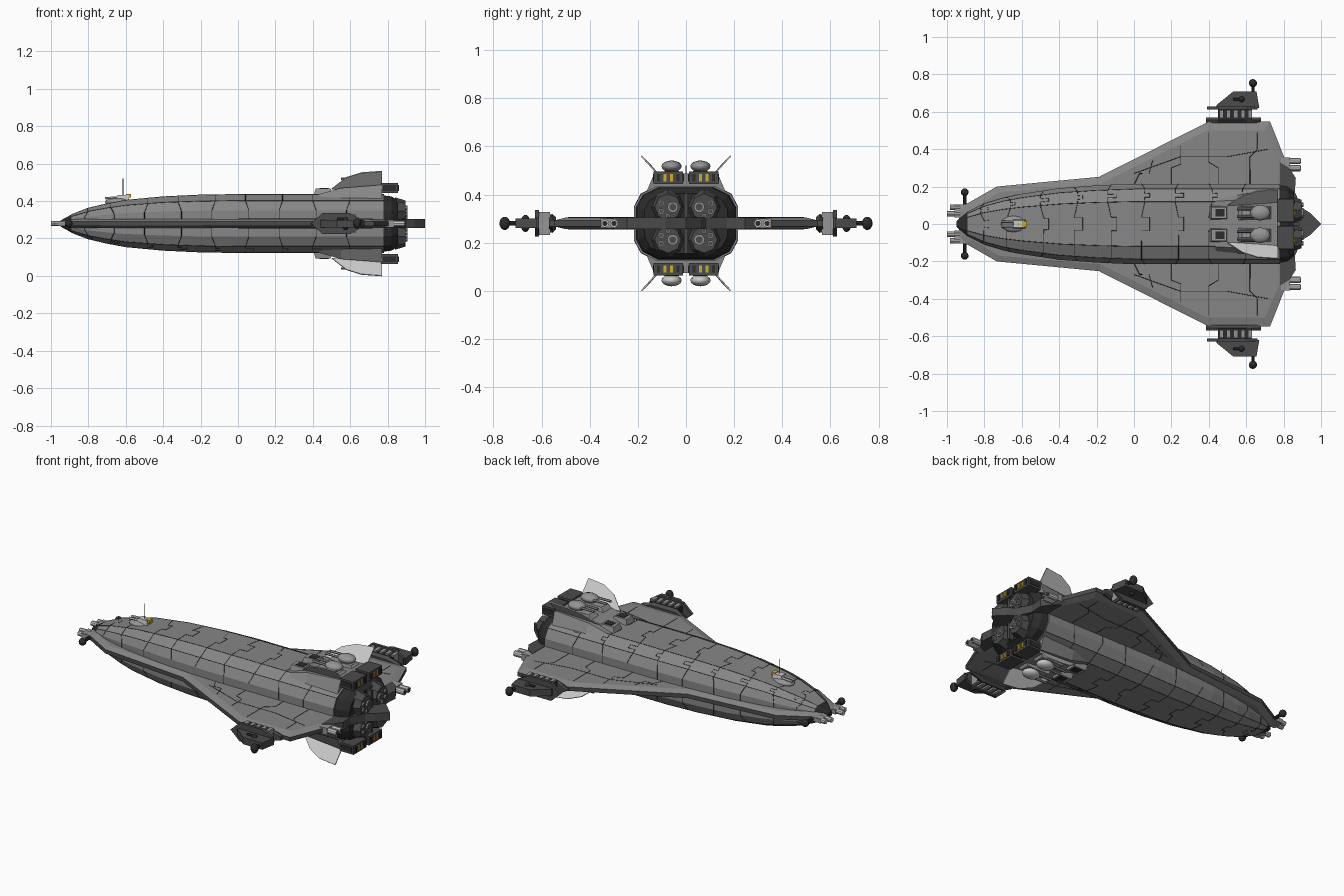
import bpy, bmesh, math
from mathutils import Vector

if "Cube" in bpy.data.objects:
    bpy.data.objects.remove(bpy.data.objects["Cube"])

C = 0.28  # height of the centre plane


def material(name, r, g, b):
    m = bpy.data.materials.new(name)
    m.use_nodes = True
    m.diffuse_color = (r, g, b, 1)
    m.node_tree.nodes["Principled BSDF"].inputs["Base Color"].default_value = (r, g, b, 1)
    return m


HULL = material("hull grey", .24, .24, .24)
MID = material("machinery grey", .30, .30, .30)
DARK = material("dark grey", .07, .07, .07)
BLACK = material("near black", .025, .025, .025)
LIGHT = material("light grey", .58, .58, .58)
YELLOW = material("amber light", .65, .42, .03)


def finish(name, bm, *mats):
    bmesh.ops.recalc_face_normals(bm, faces=bm.faces[:])
    me = bpy.data.meshes.new(name)
    bm.to_mesh(me)
    bm.free()
    for m in mats:
        me.materials.append(m)
    ob = bpy.data.objects.new(name, me)
    bpy.context.collection.objects.link(ob)
    return ob


def loft(name, rings, *mats, rule=None):
    """Skin a list of equal point rings and cap both ends."""
    bm = bmesh.new()
    vs = [[bm.verts.new(p) for p in r] for r in rings]
    n = len(vs[0])
    for a, b in zip(vs, vs[1:]):
        for i in range(n):
            j = (i + 1) % n
            bm.faces.new((a[i], a[j], b[j], b[i]))
    bm.faces.new(vs[0])
    bm.faces.new(vs[-1])
    if rule:
        for f in bm.faces:
            f.material_index = rule(f.calc_center_median())
    return finish(name, bm, *mats)


def box(name, c, size, mat, taper=1.0):
    """Box with its outer (away from centre plane) face optionally narrowed."""
    x, y, z = c
    a, b, h = (s / 2 for s in size)
    out = 1 if z >= C else -1
    ring = lambda k, d: [(x + a * k * i, y + b * k * j, z + d) for i, j in ((-1, -1), (1, -1), (1, 1), (-1, 1))]
    return loft(name, [ring(1, -h * out), ring(taper, h * out)], mat)


def tube(name, p, q, r, mat, sides=10, r2=None):
    p, q = Vector(p), Vector(q)
    rot = (q - p).to_track_quat('Z', 'Y')
    ring = lambda o, rad: [o + rot @ Vector((rad * math.cos(2 * math.pi * i / sides),
                                             rad * math.sin(2 * math.pi * i / sides), 0)) for i in range(sides)]
    return loft(name, [ring(p, r), ring(q, r if r2 is None else r2)], mat)


def ball(name, p, r, mat, scale=(1, 1, 1)):
    bm = bmesh.new()
    bmesh.ops.create_uvsphere(bm, u_segments=12, v_segments=8, radius=r)
    for v in bm.verts:
        v.co = Vector(p) + Vector([a * b for a, b in zip(v.co, scale)])
    for f in bm.faces:
        f.smooth = True
    return finish(name, bm, mat)


def seam(name, paths, r=.0016):
    cu = bpy.data.curves.new(name, 'CURVE')
    cu.dimensions, cu.bevel_depth, cu.bevel_resolution = '3D', r, 0
    for pts in paths:
        sp = cu.splines.new('POLY')
        sp.points.add(len(pts) - 1)
        for p, co in zip(sp.points, pts):
            p.co = (*co, 1)
    cu.materials.append(BLACK)
    bpy.context.collection.objects.link(bpy.data.objects.new(name, cu))


# Main hull: twelve-sided section swept along the length
QUARTER = [(.12, .156), (.187, .122), (.215, .07)]
SECTION = (QUARTER + [(y, -z) for y, z in QUARTER[::-1]]
           + [(-y, -z) for y, z in QUARTER] + [(-y, z) for y, z in QUARTER[::-1]])
STATIONS = [(-.95, .07, .1), (-.89, .30, .31), (-.8, .51, .53), (-.7, .65, .68), (-.6, .75, .8),
            (-.4, .89, .92), (-.2, .96, .98), (0, 1, 1), (.78, 1, 1)]


def hull_ring(x, grow=1.0):
    for (x0, a0, b0), (x1, a1, b1) in zip(STATIONS, STATIONS[1:]):
        if x0 <= x <= x1:
            t = (x - x0) / (x1 - x0)
            sy, sz = a0 + (a1 - a0) * t, b0 + (b1 - b0) * t
            return [(x, y * sy * grow, C + z * sz * grow) for y, z in SECTION]


loft("hull", [hull_ring(s[0]) for s in STATIONS], HULL, BLACK, rule=lambda c: int(c.x < -.9))

# Stepped panel seams around and along the hull
paths = []
for k, x in enumerate((-.82, -.68, -.5, -.32, -.14, .04, .22, .4, .58)):
    loop = []
    for i in range(13):
        step = .018 if (i // 2 + k) % 2 else 0
        loop += [hull_ring(x + step)[i % 12]]
        if i % 6 in (0, 5) and i < 12:
            a, b = Vector(hull_ring(x + step)[i]), Vector(hull_ring(x + step)[(i + 1) % 12])
            c, d = Vector(hull_ring(x + .045)[i]), Vector(hull_ring(x + .045)[(i + 1) % 12])
            loop += [a.lerp(b, .35), c.lerp(d, .35), c.lerp(d, .65), a.lerp(b, .65)]
    paths.append(loop)
xs = [s[0] for s in STATIONS[1:]]
for i in (0, 1, 4, 5, 6, 7, 10, 11):
    paths.append([hull_ring(x)[i] for x in xs])
seam("hull_seams", paths)

# Delta wings with bevelled rims
OUTER = [(-.94, .0), (-.93, .07), (-.9, .105), (-.733, .2), (-.187, .252), (.4, .548), (.727, .548), (.81, .34), (.8, 0)]
INNER = [(-.9, .0), (-.89, .05), (-.86, .085), (-.72, .17), (-.18, .215), (.39, .5), (.70, .5), (.775, .33), (.77, 0)]
for s, side in ((1, "left"), (-1, "right")):
    ring = lambda pts, z: [(x, y * s, C + z) for x, y in pts]
    loft(side + "_wing", [ring(INNER, -.024), ring(OUTER, -.012), ring(OUTER, .012), ring(INNER, .024)],
         HULL, DARK, rule=lambda c: int(abs(c.z - C) < .006))
    seam(side + "_wing_seams", [[(x, y * s, C + z) for x, y in line] for z in (.024, -.024) for line in (
        [(0, .21), (.03, .27), (.08, .27), (.1, .34)], [(.2, .21), (.2, .3), (.25, .32), (.25, .42)],
        [(.45, .21), (.45, .3), (.4, .33), (.4, .49)], [(.62, .21), (.62, .36), (.66, .4), (.66, .49)],
        [(.0, .27), (.25, .36), (.5, .36), (.72, .4)])])

    # Wing tip pod: ribbed mount, thin outer body, sensor boom
    loft(side + "_pod_root", [[(x, y * s, C + z * h) for x, z in ((.385, 0), (.45, 1), (.6, 1), (.68, .35),
         (.68, -.35), (.6, -1), (.45, -1))] for y, h in ((.54, .025), (.556, .04), (.57, .03))], DARK)
    box(side + "_pod_core", (.54, .59 * s, C), (.18, .07, .075), BLACK)
    for i in range(5):
        box(side + "_pod_rib", (.468 + i * .038, .588 * s, C), (.022, .045, .096), MID)
    loft(side + "_pod_plate", [[(x, y * s, C + z * .055) for x, z in ((.39, 0), (.45, 1), (.6, 1), (.66, .4),
         (.66, -.4), (.6, -1), (.45, -1))] for y in (.611, .628)], DARK)
    loft(side + "_pod_body", [[(x, y * s, C + z) for x, y in ((.44, .62), (.44, .635), (.53, .708), (.655, .708), (.67, .62))]
         for z in (-.02, .02)], DARK)
    ball(side + "_pod_sensor", (.575, .667 * s, C), .02, BLACK, (1, 1, 1.8))
    tube(side + "_pod_sensor_arm", (.53, .667 * s, C + .025), (.575, .667 * s, C + .025), .007, BLACK, 6)
    tube(side + "_boom", (.636, .7 * s, C), (.636, .745 * s, C), .009, BLACK, 8)
    ball(side + "_boom_ball", (.636, .753 * s, C), .022, BLACK, (1, 1, 1.25))

    # Manoeuvring thrusters at wing root and nose
    box(side + "_thruster_mount", (.81, .318 * s, C), (.05, .075, .04), MID)
    for y in (.299, .337):
        tube(side + "_rear_thruster", (.79, y * s, C), (.89, y * s, C), .017, LIGHT)
        tube(side + "_rear_thruster_mouth", (.889, y * s, C), (.892, y * s, C), .011, BLACK)
    box(side + "_nose_mount", (-.93, .07 * s, C), (.06, .07, .025), MID)
    for y in (.055, .09):
        tube(side + "_nose_thruster", (-.93, y * s, C), (-1 if y < .06 else -.985, y * s, C), .015, LIGHT)
    tube(side + "_nose_boom", (-.905, .09 * s, C), (-.905, .16 * s, C), .01, BLACK, 8)
    ball(side + "_nose_ball", (-.905, .17 * s, C), .021, BLACK)

# Stern block, tail spike and engine clusters
loft("stern", [[(x, y * k, C + z * k) for y, z in SECTION] for x, k in ((.77, .97), (.82, .93), (.855, .8))], BLACK)
TAIL = [(.78, .33), (.83, .3), (.865, .246), (.86, .17), (.9, .085), (.94, .06), (1, 0)]
loft("tail_spike", [[(x, y, C + z) for x, y in TAIL + [(x, -y) for x, y in TAIL[-2::-1]]]
                    for z in (-.024, .024)], DARK)
box("stern_keel", (.86, 0, C), (.05, .016, .25), DARK)
for s in (1, -1):
    for u in (1, -1):
        y, z = .075 * s, C + .068 * u
        tube("engine_block", (.84, y, z), (.895, y, z), .072, DARK, 8, .055)
        for dy, dz, r in ((-.02, .0, .023), (.028, .016, .013), (.028, -.018, .013), (.0, -.037, .011)):
            q = (y + dy * s, z + dz * u)
            tube("engine_nozzle", (.885, *q), (.905, *q), r, MID, 10)
            tube("nozzle_mouth", (.904, *q), (.907, *q), r * .65, DARK, 10)

# Dorsal and ventral engine housings, mirrored top to bottom
for u, pos in ((1, "upper"), (-1, "lower")):
    loft(pos + "_housing", [[(x, y * w, C + u * z) for y, z in ((-1, .13), (-.8, h), (.8, h), (1, .13))]
         for x, w, h in ((.41, .15, .15), (.55, .16, .19), (.77, .165, .207))], HULL)
    for s in (1, -1):
        y = .06 * s
        box(pos + "_intake", (.455, y, C + u * .17), (.10, .075, .035), MID, .8)
        box(pos + "_intake_mouth", (.46, y, C + u * .188), (.05, .04, .004), BLACK)
        box(pos + "_turret_base", (.65, y, C + u * .205), (.18, .075, .025), MID, .8)
        ball(pos + "_turret", (.675, y, C + u * .237), .042, LIGHT if u < 0 else MID, (1.3, 1, .58))
        for d in (-.02, .02):
            tube(pos + "_barrel", (.55, y + d, C + u * .24), (.66, y + d, C + u * .24), .007, MID, 6)
        # Rear exhaust box with amber slots
        yb = .073 * s
        box(pos + "_exhaust", (.81, yb, C + u * .19), (.09, .122, .052), DARK)
        box(pos + "_exhaust_lip", (.81, yb, C + u * .19), (.07, .128, .03), BLACK)
        for i in range(4):
            box(pos + "_exhaust_slot", (.857, yb + (i - 1.5) * .027 * s, C + u * .19), (.006, .013, .03),
                YELLOW if i in (1, 2) else BLACK)
        # Canted fin
        fin = [(.5, .1, .185), (.58, .152, .247), (.66, .178, .272), (.77, .185, .28), (.77, .1, .185)]
        loft(pos + "_fin", [[(x, (yy + d) * s, C + u * (z - d)) for x, yy, z in fin] for d in (-.002, .002)], LIGHT)

# Forward turret with sensor mast
ball("forward_base", (-.64, 0, C + .115), .045, MID, (1.6, 1, .5))
box("forward_turret", (-.615, 0, C + .138), (.07, .05, .03), LIGHT, .8)
box("forward_lamp", (-.585, 0, C + .148), (.025, .03, .018), YELLOW)
for y in (-.013, .013):
    tube("forward_barrel", (-.64, y, C + .14), (-.71, y, C + .135), .007, LIGHT, 6)
tube("mast", (-.615, 0, C + .14), (-.615, 0, C + .24), .002, BLACK, 6)
